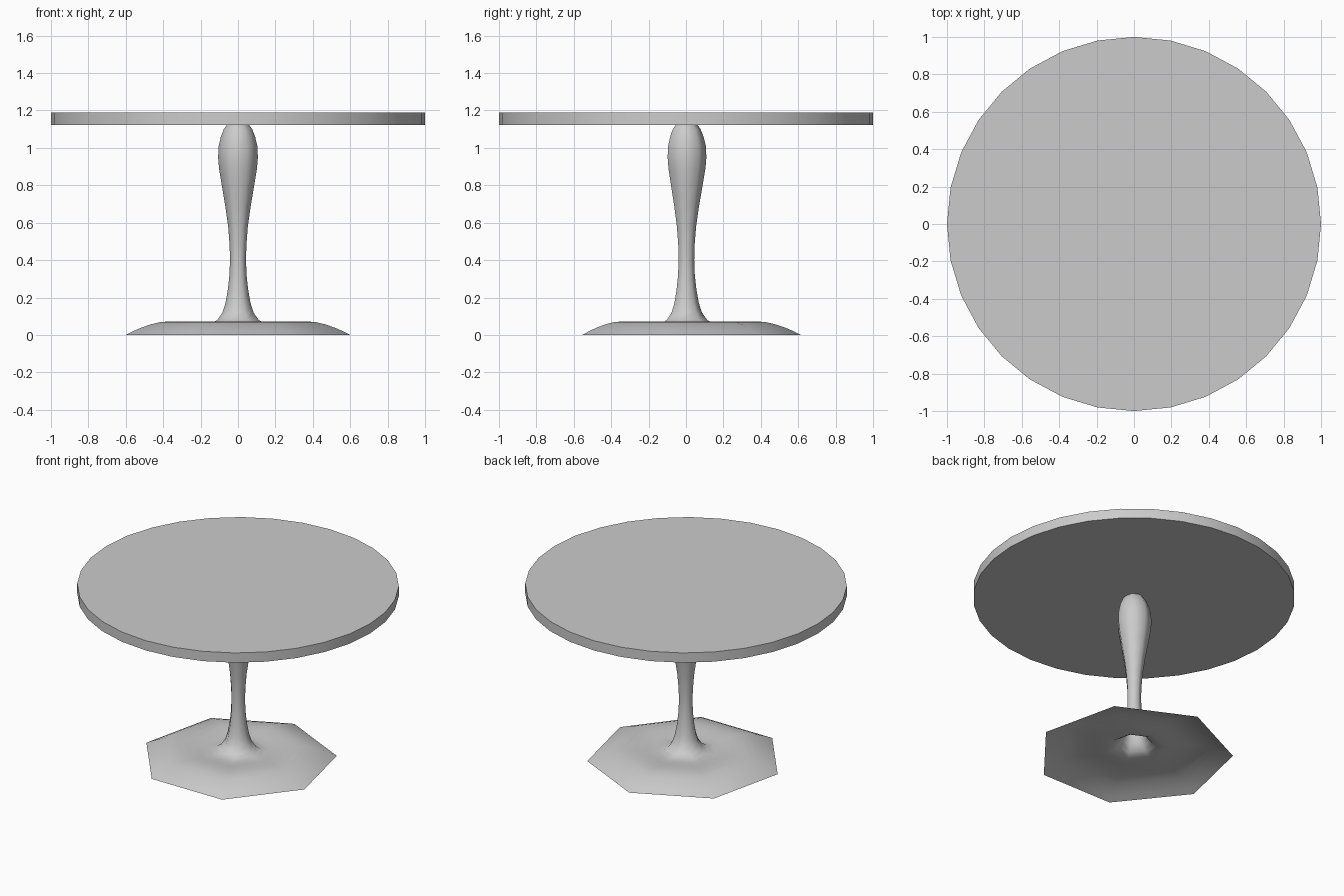
import bpy, bmesh
from math import radians, sin, cos, pi

if "Cube" in bpy.data.objects:
    bpy.data.objects.remove(bpy.data.objects["Cube"])

SIDES = 7  # pedestal is a smooth-shaded seven-sided lathe

# pedestal outline (radius, height), from foot rim to under the top
profile = [
    (0.615, 0.0), (0.575, 0.020), (0.53, 0.039), (0.48, 0.056), (0.43, 0.068),
    (0.38, 0.072), (0.32, 0.070), (0.25, 0.062), (0.19, 0.057), (0.145, 0.062),
    (0.113, 0.08), (0.085, 0.12), (0.069, 0.17), (0.056, 0.24), (0.047, 0.32),
    (0.044, 0.40), (0.046, 0.48), (0.054, 0.58), (0.070, 0.69), (0.089, 0.80),
    (0.104, 0.89), (0.109, 0.95), (0.106, 1.01), (0.094, 1.06), (0.078, 1.10),
    (0.060, 1.124),
]

# pedestal: single open shell, one corner pointing to the back
bm = bmesh.new()
rings = []
for r, z in profile:
    angles = [pi / 2 + 2 * pi * i / SIDES for i in range(SIDES)]
    rings.append([bm.verts.new((r * cos(a), r * sin(a), z)) for a in angles])
for low, high in zip(rings, rings[1:]):
    for i in range(SIDES):
        j = (i + 1) % SIDES
        bm.faces.new((low[i], low[j], high[j], high[i])).smooth = True
mesh = bpy.data.meshes.new("pedestal")
bm.to_mesh(mesh)
bm.free()
pedestal = bpy.data.objects.new("pedestal", mesh)
bpy.context.collection.objects.link(pedestal)

# round table top
bottom, top = 1.123, 1.19
bpy.ops.mesh.primitive_cylinder_add(vertices=32, radius=1, depth=top - bottom,
                                    location=(0, 0, (top + bottom) / 2))
table_top = bpy.context.object
table_top.name = "table_top"
bpy.ops.object.shade_smooth_by_angle(angle=radians(30))
